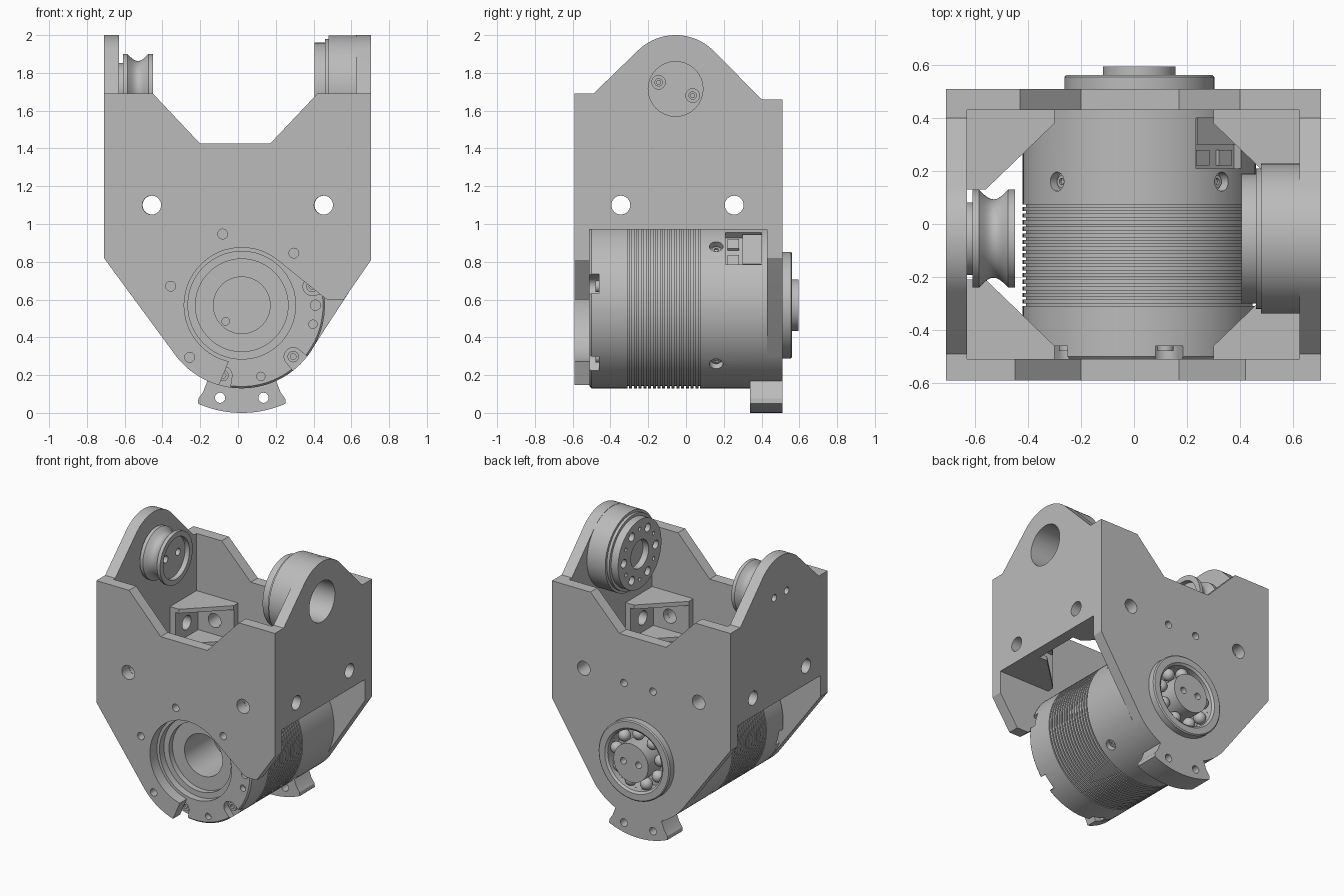
import bpy, bmesh
from math import sin, cos, pi, radians
from mathutils import Matrix, Vector

old = bpy.data.objects.get("Cube")
if old:
    bpy.data.objects.remove(old, do_unlink=True)

grey = bpy.data.materials.new("machined grey")
grey.use_nodes = True
grey.diffuse_color = (0.5, 0.5, 0.5, 1)
grey.node_tree.nodes["Principled BSDF"].inputs["Base Color"].default_value = (0.5, 0.5, 0.5, 1)

CX, CZ = 0.02, 0.57      # motor axis, along y
PY, PZ = -0.055, 1.715   # pivot axis, along x
parts = []


def place(axis, u, v, t):
    return {"x": (t, u, v), "y": (u, t, v), "z": (u, v, t)}[axis]


def finish(name, bm, matrix=None):
    bmesh.ops.remove_doubles(bm, verts=bm.verts, dist=1e-5)
    bmesh.ops.recalc_face_normals(bm, faces=bm.faces)
    mesh = bpy.data.meshes.new(name)
    bm.to_mesh(mesh)
    bm.free()
    if matrix:
        mesh.transform(matrix)
    mesh.materials.append(grey)
    ob = bpy.data.objects.new(name, mesh)
    bpy.context.scene.collection.objects.link(ob)
    parts.append(ob)
    return ob


def prism(name, axis, pts, a, b, matrix=None):
    bm = bmesh.new()
    ends = [[bm.verts.new(place(axis, u, v, t)) for u, v in pts] for t in (a, b)]
    for e in ends:
        bm.faces.new(e)
    n = len(pts)
    for i in range(n):
        j = (i + 1) % n
        bm.faces.new((ends[0][i], ends[0][j], ends[1][j], ends[1][i]))
    return finish(name, bm, matrix)


def lathe(name, axis, u, v, profile, closed=False, n=96):
    bm = bmesh.new()
    rings = [[bm.verts.new(place(axis, u + r * cos(2 * pi * k / n), v + r * sin(2 * pi * k / n), t))
              for k in range(n)] for r, t in profile]
    pairs = list(zip(rings, rings[1:])) + ([(rings[-1], rings[0])] if closed else [])
    for p, q in pairs:
        for k in range(n):
            m = (k + 1) % n
            bm.faces.new((p[k], p[m], q[m], q[k]))
    return finish(name, bm)


def arc(u, v, r, start, end, n=24):
    return [(u + r * cos(radians(start + (end - start) * i / n)),
             v + r * sin(radians(start + (end - start) * i / n))) for i in range(n + 1)]


def rod(axis, u, v, r, a, b, name="cutter", matrix=None):
    return prism(name, axis, arc(u, v, r, 0, 360, 32)[:-1], a, b, matrix)


def rect(u, v):
    return [(-u, -v), (u, -v), (u, v), (-u, v)]


def cut(ob, cutters):
    for c in cutters:
        mod = ob.modifiers.new("cut", "BOOLEAN")
        mod.operation, mod.solver, mod.object = "DIFFERENCE", "EXACT", c
    bpy.context.view_layer.update()
    mesh = bpy.data.meshes.new_from_object(ob.evaluated_get(bpy.context.evaluated_depsgraph_get()))
    ob.modifiers.clear()
    ob.data = mesh
    for c in cutters:
        parts.remove(c)
        bpy.data.objects.remove(c, do_unlink=True)


def on_circle(deg, r):
    return CX + r * cos(radians(deg)), CZ + r * sin(radians(deg))


def radial(deg, y):
    return Matrix.Translation((CX, y, CZ)) @ Matrix.Rotation(-radians(deg), 4, "Y")


# Front plate, open around the lower right of the motor
front = prism("front_plate", "y",
              [(-.71, 1.69), (-.45, 1.69), (-.2, 1.425), (.17, 1.425), (.42, 1.69), (.705, 1.69),
               (.705, .81), (.56, .6), (.47, .6)] + arc(CX, CZ, .305, 50, 257, 48)
              + arc(CX, CZ, .44, 254, 218) + [(-.71, .82)], -.59, -.51)
cut(front, [rod("y", x, 1.1, .05, -.7, -.4) for x in (-.457, .453)]
    + [rod("y", *on_circle(a, .39), .026, -.7, -.4) for a in (45, 105, 165, 225)])

# Back plate
back = prism("back_plate", "y",
             [(-.71, 1.66), (-.43, 1.66), (-.2, 1.425), (.17, 1.425), (.4, 1.66), (.705, 1.66),
              (.705, .82)] + arc(CX, CZ, .44, -38, -142) + [(-.71, .82)], .43, .51)
cut(back, [rod("y", x, 1.1, .05, .4, .6) for x in (-.457, .453)]
    + [rod("y", x, 1.08, .026, .4, .6) for x in (-.095, .135)]
    + [rod("y", CX, CZ, .215, .4, .6)])

# Foot tab under the back plate
tab = prism("foot_tab", "y",
            [(.2, .175), (.225, .11), (.25, .075)] + arc(CX, CZ, .57, -66, -114)
            + [(-.21, .075), (-.185, .11), (-.16, .175)], .34, .51)
cut(tab, [rod("y", x, .08, .027, .3, .6) for x in (-.095, .135)])

# Side plates with rounded ears
ear = ([(-.51, .97), (.43, .97), (.43, 1.66), (.4, 1.66)] + arc(PY, PZ, .285, 45, 135)
       + [(-.49, 1.69), (-.51, 1.69)])
for name, a, b in (("right_side_plate", -.71, -.63), ("left_side_plate", .625, .705)):
    side = prism(name, "x", ear, a, b)
    holes = [rod("x", y, 1.1, .05, a - .1, b + .1) for y in (-.345, .255)]
    if a > 0:
        holes.append(rod("x", PY, PZ, .145, a - .1, b + .1))
    else:
        holes += [rod("x", PY + d, PZ + .01, .025, a - .1, b + .1) for d in (-.07, .07)]
    cut(side, holes)

# Hollow corner brackets, one per corner
for sx in (-1, 1):
    for sy in (-1, 1):
        def corner(pts):
            return [(sx * x, -.04 + sy * y) for x, y in pts]
        bracket = prism("corner_bracket", "z",
                        corner([(.63, .47), (.3, .47), (.3, .42), (.56, .17), (.63, .17)]), .97, 1.25)
        hx, hy = sx * .455, -.045 + sy * .3
        cut(bracket, [prism("cutter", "z", corner([(.585, .425), (.1, .425), (.585, -.06)]), 1.0, 1.22),
                      rod("y", hx, 1.1, .05, *sorted((sy * .36, sy * .6))),
                      rod("x", hy, 1.1, .05, *sorted((sx * .5, sx * .8)))])

# Motor body with cooling grooves and a stepped front bore
profile = [(0, -.1), (.15, -.1), (.15, -.42), (.245, -.42), (.245, -.46), (.285, -.46),
           (.285, -.51), (.43, -.51), (.44, -.5)]
for i in range(16):
    y = -.31 + i * .025
    profile += [(.44, y), (.428, y), (.428, y + .009), (.44, y + .009)]
profile += [(.44, .43), (0, .43)]
motor = lathe("motor_body", "y", CX, CZ, profile)
notch = arc(.385, 0, .048, 90, 270, 16) + [(.5, -.06), (.5, .06)]
cutters = [rod("y", *on_circle(a, .39), .022, -.55, -.47) for a in (285, 345)]
cutters += [rod("y", *on_circle(0, .39), .027, -.55, -.47), rod("y", -.065, .485, .02, -.15, -.07)]
cutters += [prism("cutter", "y", notch, -.55, -.46, radial(a, 0)) for a in range(15, 360, 60)]
cutters += [rod("x", 0, 0, .036, .4, .5, matrix=radial(a, .16)) for a in (45, 135, 225, 315)]
cutters.append(prism("cutter", "x", rect(.095, .12), .385, .5, radial(45, .305)))
cut(motor, cutters)

# Connector in the motor pocket
prism("connector_block", "x", rect(.05, .11), .38, .42, radial(45, .35))
for s in (-.06, .06):
    prism("connector_pin", "x", rect(.03, .035), .38, .4, radial(45, .25) @ Matrix.Translation((0, 0, s)))

# Motor screws: socket heads in the front notches and around the body
for a in range(15, 360, 60):
    lathe("front_screw", "y", *on_circle(a, .385),
          [(0, -.465), (.015, -.465), (.015, -.48), (.03, -.48), (.03, -.455), (0, -.455)], n=24)
for a in (45, 135, 225, 315):
    ring = rod("x", 0, 0, .024, .39, .415, "body_screw", radial(a, .16))
    cut(ring, [rod("x", 0, 0, .012, .405, .45, matrix=radial(a, .16))])

# Rear ball bearing and shaft
lathe("bearing_ring", "y", CX, CZ,
      [(.215, .44), (.283, .5), (.283, .555), (.275, .562), (.23, .562), (.215, .55)], closed=True)
shaft = lathe("output_shaft", "y", CX, CZ, [(0, .42), (.137, .42), (.137, .595), (0, .595)])
cut(shaft, [rod("y", CX + d, CZ, .023, .52, .65) for d in (-.06, .06)])
for k in range(9):
    x, z = on_circle(40 * k + 10, .177)
    bm = bmesh.new()
    bmesh.ops.create_uvsphere(bm, u_segments=20, v_segments=12, radius=.042,
                              matrix=Matrix.Translation(Vector((x, .505, z))))
    finish("bearing_ball", bm)

# Grooved pulley on the right ear
groove = [(.185 - .037 * sin(pi * i / 10), -.585 + .011 * i) for i in range(11)]
pulley = lathe("pulley", "x", PY, PZ, [(0, -.635), (.137, -.635), (.137, -.61), (.185, -.61)] + groove
               + [(.185, -.45), (.148, -.45), (.148, -.485), (0, -.485)])
cut(pulley, [rod("x", PY + d, PZ + .01, .025, -.7, -.4) for d in (-.07, .07)])

# Pivot housing on the left ear
housing = lathe("pivot_housing", "x", PY, PZ,
                [(0, .5), (.145, .5), (.145, .64), (.283, .64), (.283, .48), (.265, .48), (.265, .46),
                 (.245, .46), (.245, .405), (.1, .405), (.1, .45), (0, .45)])
cutters = []
for k in range(12):
    c, s = cos(pi * k / 6), sin(pi * k / 6)
    cutters.append(rod("x", PY + .18 * c, PZ + .18 * s, .013 if k % 2 else .03, .38, .44))
seats = [(PY + s * .09, PZ + s * -.035) for s in (-1, 1)]
cutters += [rod("x", y, z, .036, .48, .55) for y, z in seats]
cut(housing, cutters)
for y, z in seats:
    lathe("housing_screw", "x", y, z,
          [(0, .475), (.022, .475), (.022, .495), (.011, .495), (.011, .485), (0, .485)], n=24)

# Smooth round surfaces, keep edges sharp
bpy.ops.object.select_all(action="DESELECT")
for ob in parts:
    ob.select_set(True)
bpy.context.view_layer.objects.active = parts[0]
bpy.ops.object.shade_smooth_by_angle(angle=radians(30))
